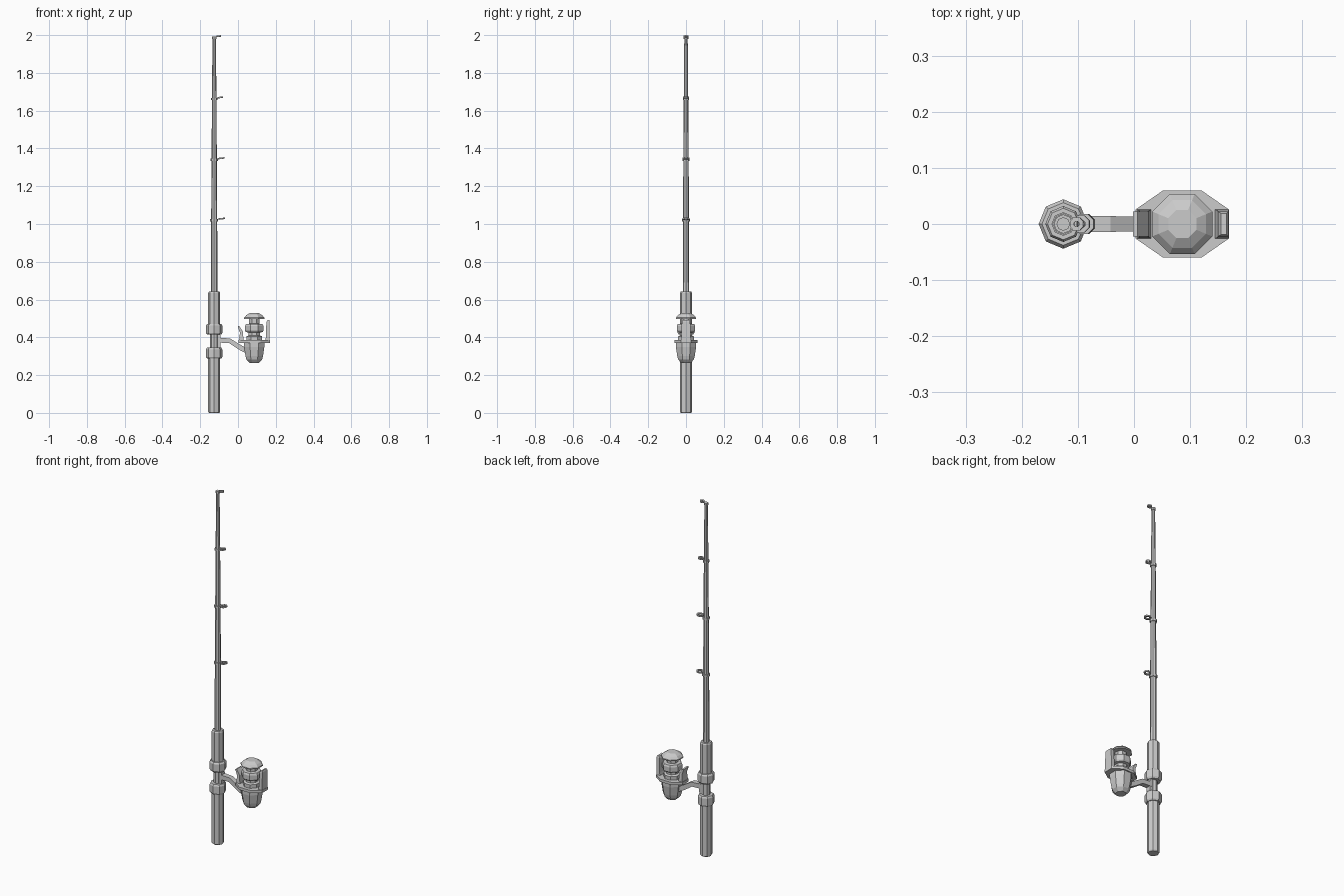
import bpy, bmesh, math
from mathutils import Matrix, Vector

ROD_X, REEL_X = -0.126, 0.086


def finish(name, bm):
    bmesh.ops.recalc_face_normals(bm, faces=bm.faces)
    me = bpy.data.meshes.new(name)
    bm.to_mesh(me)
    bm.free()
    ob = bpy.data.objects.new(name, me)
    bpy.context.collection.objects.link(ob)
    return ob


def loft(name, rings, closed=False):
    """Skin a list of equal-length point rings, capping the ends."""
    bm = bmesh.new()
    vs = [[bm.verts.new(p) for p in r] for r in rings]
    n = len(vs[0])
    pairs = list(zip(vs, vs[1:])) + ([(vs[-1], vs[0])] if closed else [])
    for a, b in pairs:
        for i in range(n):
            j = (i + 1) % n
            bm.faces.new((a[i], a[j], b[j], b[i]))
    if not closed:
        bm.faces.new(vs[0])
        bm.faces.new(vs[-1])
    return finish(name, bm)


def lathe(name, x, profile, turn=0.0, sides=8):
    """Eight-sided turned part from (radius, z) pairs."""
    return loft(name, [[(x + r * math.cos(turn + math.tau * i / sides),
                         r * math.sin(turn + math.tau * i / sides), z)
                        for i in range(sides)] for r, z in profile])


def strip(name, sections):
    """Bar from (x0, z0, x1, z1, half_width) cross-sections."""
    return loft(name, [[(x0, -w, z0), (x1, -w, z1), (x1, w, z1), (x0, w, z0)]
                       for x0, z0, x1, z1, w in sections])


# Grip, with a thinner reel seat in the middle
lathe("lower_grip", ROD_X, [(0.028, 0), (0.032, 0.006), (0.032, 0.31)])
lathe("reel_seat", ROD_X, [(0.022, 0.30), (0.022, 0.46)])
lathe("upper_grip", ROD_X, [(0.032, 0.45), (0.032, 0.635), (0.028, 0.642)])

# Clamp collars
lathe("lower_collar", ROD_X, [(0.038, 0.288), (0.043, 0.296), (0.043, 0.336), (0.038, 0.345)])
lathe("upper_collar", ROD_X, [(0.038, 0.414), (0.044, 0.424), (0.044, 0.462), (0.038, 0.47)])

# Tapered rod blank
lathe("rod_blank", ROD_X, [(0.017, 0.63), (0.016, 1.02), (0.014, 1.34),
                           (0.012, 1.66), (0.009, 1.985)])

# Line guides: a band around the rod and a tilted loop
for k, (z, band, loop) in enumerate([(1.02, 0.021, 0.015), (1.34, 0.019, 0.015),
                                     (1.662, 0.017, 0.012), (1.986, 0.012, 0.009)]):
    lathe(f"guide_band_{k + 1}", ROD_X, [(band, z - 0.006), (band, z + 0.006)])
    cx = ROD_X + band + loop + 0.003
    mat = Matrix.Translation((cx, 0, z + 0.008)) @ Matrix.Rotation(-0.12, 4, 'Y')
    t = 0.004
    rings = []
    for i in range(8):
        a = math.tau * (i + 0.5) / 8
        rings.append([mat @ Vector(((loop + dr) * math.cos(a), (loop + dr) * math.sin(a), dz))
                      for dr, dz in ((-t, -t), (t, -t), (t, t), (-t, t))])
    loft(f"guide_loop_{k + 1}", rings, closed=True)

# Reel foot and stem
strip("reel_foot", [(-0.112, 0.33, -0.097, 0.33, 0.014), (-0.112, 0.355, -0.092, 0.355, 0.014),
                    (-0.112, 0.40, -0.092, 0.40, 0.014), (-0.112, 0.43, -0.097, 0.43, 0.014)])
strip("reel_stem", [(-0.105, 0.372, -0.105, 0.398, 0.015), (-0.048, 0.370, -0.042, 0.394, 0.014),
                    (0.0, 0.338, 0.010, 0.362, 0.013), (0.055, 0.308, 0.060, 0.335, 0.013)])

# Reel body, spool and cap share one axis
HALF = math.pi / 8
lathe("reel_body", REEL_X, [(0.028, 0.265), (0.045, 0.283), (0.050, 0.300),
                            (0.058, 0.35), (0.058, 0.374)], HALF)
lathe("spool", REEL_X, [(0.045, 0.38), (0.045, 0.405), (0.033, 0.41), (0.033, 0.425),
                        (0.048, 0.428), (0.053, 0.436), (0.053, 0.46), (0.048, 0.47),
                        (0.030, 0.472), (0.030, 0.505)], HALF)
lathe("spool_cap", REEL_X, [(0.058, 0.498), (0.058, 0.504), (0.046, 0.517), (0.027, 0.528)], HALF)

# Rotor plate: stretched octagon
outline = [(0.034, 0.060), (0.083, 0.026), (0.083, -0.026), (0.034, -0.060),
           (-0.034, -0.060), (-0.083, -0.026), (-0.083, 0.026), (-0.034, 0.060)]
loft("rotor_plate", [[(REEL_X + x, y, z) for x, y in outline] for z in (0.370, 0.385)])

# Rotor arms: a tall one and a short one with a flared tip
strip("tall_arm", [(0.142, 0.375, 0.168, 0.375, 0.026), (0.148, 0.40, 0.168, 0.40, 0.025),
                   (0.150, 0.48, 0.168, 0.485, 0.022), (0.155, 0.49, 0.165, 0.492, 0.019)])
strip("short_arm", [(0.004, 0.375, 0.032, 0.375, 0.026), (0.008, 0.40, 0.028, 0.40, 0.025),
                    (0.010, 0.425, 0.026, 0.430, 0.022), (-0.002, 0.458, 0.006, 0.460, 0.022)])
